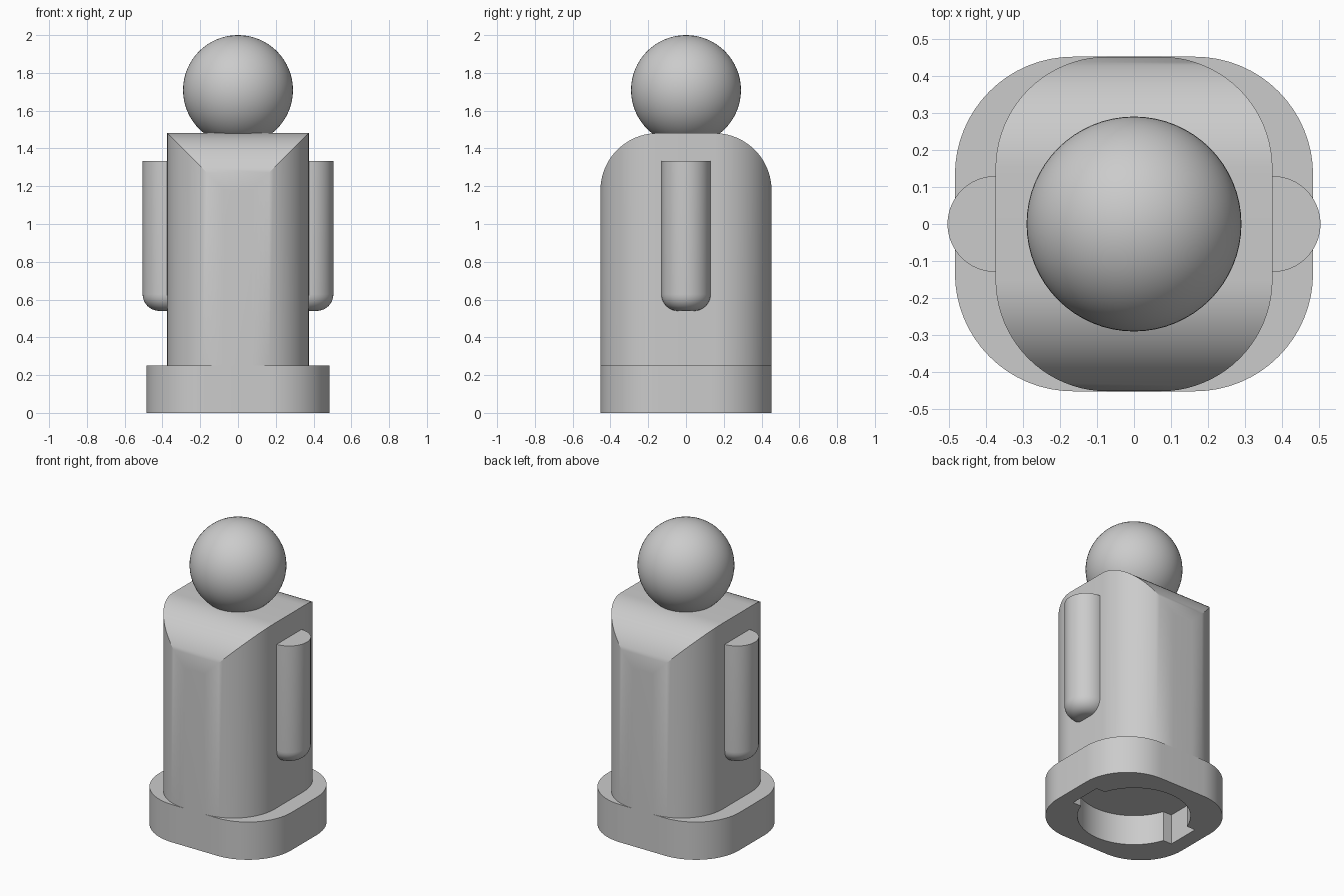
import bpy, bmesh, math

if "Cube" in bpy.data.objects:
    bpy.data.objects.remove(bpy.data.objects["Cube"])

grey = bpy.data.materials.new("plain grey")
grey.diffuse_color = (0.6, 0.6, 0.6, 1)
grey.use_nodes = True
grey.node_tree.nodes["Principled BSDF"].inputs["Base Color"].default_value = grey.diffuse_color


def finish(name, bm):
    """Turn a bmesh into a shaded, coloured object."""
    bmesh.ops.recalc_face_normals(bm, faces=bm.faces)
    me = bpy.data.meshes.new(name)
    bm.to_mesh(me)
    bm.free()
    ob = bpy.data.objects.new(name, me)
    bpy.context.collection.objects.link(ob)
    me.materials.append(grey)
    return ob


def smooth(ob):
    bpy.ops.object.select_all(action='DESELECT')
    ob.select_set(True)
    bpy.context.view_layer.objects.active = ob
    bpy.ops.object.shade_smooth_by_angle(angle=math.radians(25))


def prism(name, outline, z0, z1):
    bm = bmesh.new()
    f = bm.faces.new([bm.verts.new((x, y, z0)) for x, y in outline])
    ext = bmesh.ops.extrude_face_region(bm, geom=[f], use_keep_orig=True)
    top = [v for v in ext["geom"] if isinstance(v, bmesh.types.BMVert)]
    bmesh.ops.translate(bm, verts=top, vec=(0, 0, z1 - z0))
    return finish(name, bm)


def arc(cx, cy, r, a0, a1, n):
    return [(cx + r * math.cos(a0 + (a1 - a0) * i / n),
             cy + r * math.sin(a0 + (a1 - a0) * i / n)) for i in range(n + 1)]


# Base: rounded rectangle with a keyed socket cut from below
R, FX, FY = 0.32, 0.165, 0.133
outline = []
for k, (sx, sy) in enumerate(((1, 1), (-1, 1), (-1, -1), (1, -1))):
    outline += arc(sx * FX, sy * FY, R, k * math.pi / 2, (k + 1) * math.pi / 2, 16)
base = prism("base", outline, 0, 0.25)

HR, NX, NY = 0.34, 0.385, 0.11
a = math.asin(NY / HR)
socket = (arc(0, 0, HR, a, math.pi - a, 32) + [(-NX, NY), (-NX, -NY)]
          + arc(0, 0, HR, math.pi + a, 2 * math.pi - a, 32) + [(NX, -NY), (NX, NY)])
cutter = prism("socket_cutter", socket, -0.1, 0.2)
cutter.hide_render = True
mod = base.modifiers.new("socket", 'BOOLEAN')
mod.operation, mod.solver, mod.object = 'DIFFERENCE', 'EXACT', cutter
bpy.context.view_layer.objects.active = base
bpy.ops.object.modifier_apply(modifier=mod.name)
bpy.data.objects.remove(cutter)
smooth(base)

# Torso: slices along y, rounded both in plan and in side profile
TR = 0.303
half = []
for i in range(21):
    t = i / 20 * math.pi / 2
    c = math.cos(t)
    half.append((0.15 + TR * math.sin(t), 0.072 + TR * c, 1.178 + TR * c))
slices = [(-y, w, h) for y, w, h in reversed(half)] + half
bm = bmesh.new()
rings = [[bm.verts.new(p) for p in ((-w, y, 0.25), (w, y, 0.25), (w, y, h), (-w, y, h))]
         for y, w, h in slices]
for r0, r1 in zip(rings, rings[1:]):
    for j in range(4):
        k = (j + 1) % 4
        bm.faces.new((r0[j], r0[k], r1[k], r1[j]))
bm.faces.new(rings[0])
bm.faces.new(rings[-1])
smooth(finish("torso", bm))

# Arms: half-round bars with a rounded lower end
AR, F = 0.13, 0.088
profile = [(0, 1.333), (AR, 1.333)] + arc(AR - F, 0.54 + F, F, 0, -math.pi / 2, 10) + [(0, 0.54)]
for name, s in (("right_arm", 1), ("left_arm", -1)):
    bm = bmesh.new()
    vs = [bm.verts.new((0, -r, z)) for r, z in profile]
    es = [bm.edges.new(p) for p in zip(vs, vs[1:])]
    bmesh.ops.spin(bm, geom=vs + es, cent=(0, 0, 0), axis=(0, 0, 1),
                   angle=s * math.pi, steps=32)
    bmesh.ops.remove_doubles(bm, verts=bm.verts, dist=1e-5)
    # close the flat side against the torso
    bmesh.ops.holes_fill(bm, edges=[e for e in bm.edges if e.is_boundary])
    bmesh.ops.translate(bm, verts=bm.verts, vec=(s * 0.375, 0, 0))
    smooth(finish(name, bm))

# Head
bm = bmesh.new()
bmesh.ops.create_uvsphere(bm, u_segments=64, v_segments=32, radius=0.291)
bmesh.ops.translate(bm, verts=bm.verts, vec=(0, 0, 1.709))
smooth(finish("head", bm))
